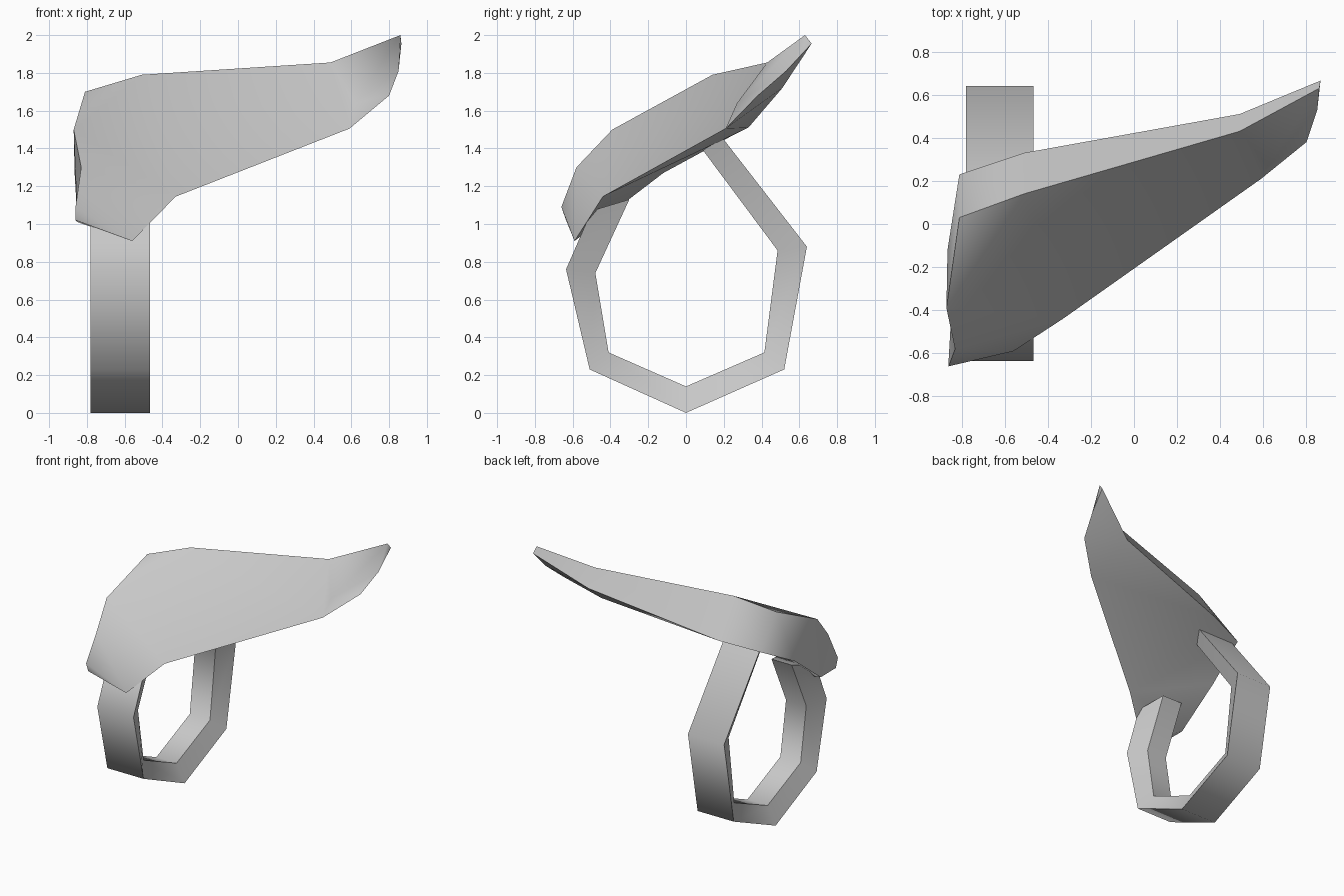
import bpy
import bmesh
import math

cube = bpy.data.objects.get("Cube")
if cube:
    bpy.data.objects.remove(cube, do_unlink=True)

grey = bpy.data.materials.new("plain grey")
grey.use_nodes = True
colour = (0.58, 0.58, 0.58, 1)
grey.diffuse_color = colour
grey.node_tree.nodes["Principled BSDF"].inputs["Base Color"].default_value = colour


def loft(name, first, second, first_caps, second_caps, rim):
    """Two outlines of rim points, capped by patches and joined by a rim."""
    bm = bmesh.new()
    a = [bm.verts.new(p) for p in first]
    b = [bm.verts.new(p) for p in second]
    for verts, caps in ((a, first_caps), (b, second_caps)):
        for cap in caps:
            bm.faces.new([verts[i] for i in cap])
    for i in range(rim):
        j = (i + 1) % rim
        bm.faces.new((a[j], a[i], b[i], b[j]))
    # Points shared by both outlines close to a knife edge
    bmesh.ops.remove_doubles(bm, verts=bm.verts, dist=0.001)
    bmesh.ops.recalc_face_normals(bm, faces=bm.faces)
    mesh = bpy.data.meshes.new(name)
    bm.to_mesh(mesh)
    bm.free()
    mesh.materials.append(grey)
    obj = bpy.data.objects.new(name, mesh)
    bpy.context.collection.objects.link(obj)
    bpy.ops.object.select_all(action="DESELECT")
    obj.select_set(True)
    bpy.context.view_layer.objects.active = obj
    bpy.ops.object.shade_smooth_by_angle(angle=math.radians(60))


# Swept plate: thick along the top and left, a knife edge from tip to heel
top_front = [(-.81, .03, 1.70), (-.51, .14, 1.79), (.49, .43, 1.855), (.86, .63, 2.0)]
top_back = [(-.81, .23, 1.46), (-.51, .33, 1.51), (.49, .51, 1.72), (.865, .665, 1.955)]
knife = [(.85, .53, 1.81), (.80, .38, 1.68), (.59, .21, 1.505),
         (-.33, -.44, 1.145), (-.56, -.59, .91)]
left_front = [(-.86, -.66, 1.09), (-.83, -.58, 1.30), (-.87, -.39, 1.50)]
left_back = [(-.86, -.635, 1.02), (-.85, -.46, 1.01), (-.865, -.12, 1.27)]
tip_bulge = [(.62, .27, 1.64)]
front_caps = [(2, 3, 12), (3, 4, 12), (4, 5, 12), (5, 6, 12), (6, 2, 12), (1, 2, 6),
              (1, 6, 7), (1, 7, 11), (0, 1, 11), (11, 7, 10), (10, 7, 8), (10, 8, 9)]
back_caps = [(2, 3, 4), (2, 4, 5), (2, 5, 6), (1, 2, 6), (1, 6, 7),
             (0, 1, 7), (0, 7, 11), (11, 7, 10), (10, 7, 8), (10, 8, 9)]
loft("swept_plate", top_front + knife + left_front + tip_bulge,
     top_back + knife + left_back, front_caps, back_caps, 12)

# Open finger band: seven-sided, narrower on the inside
outer = [(.19, 1.46), (.64, .88), (.52, .23), (0, 0), (-.51, .23), (-.635, .76), (-.50, 1.07)]
inner = [(.09, 1.39), (.485, .86), (.415, .32), (0, .14), (-.41, .32), (-.48, .74), (-.30, 1.13)]
last = 2 * len(outer) - 1
sides = [(i, i + 1, last - i - 1, last - i) for i in range(len(outer) - 1)]


def band_side(direction):
    middle = -.6225
    return ([(middle + direction * .1575, y, z) for y, z in outer]
            + [(middle + direction * .088, y, z) for y, z in reversed(inner)])


loft("finger_band", band_side(-1), band_side(1), sides, sides, last + 1)
